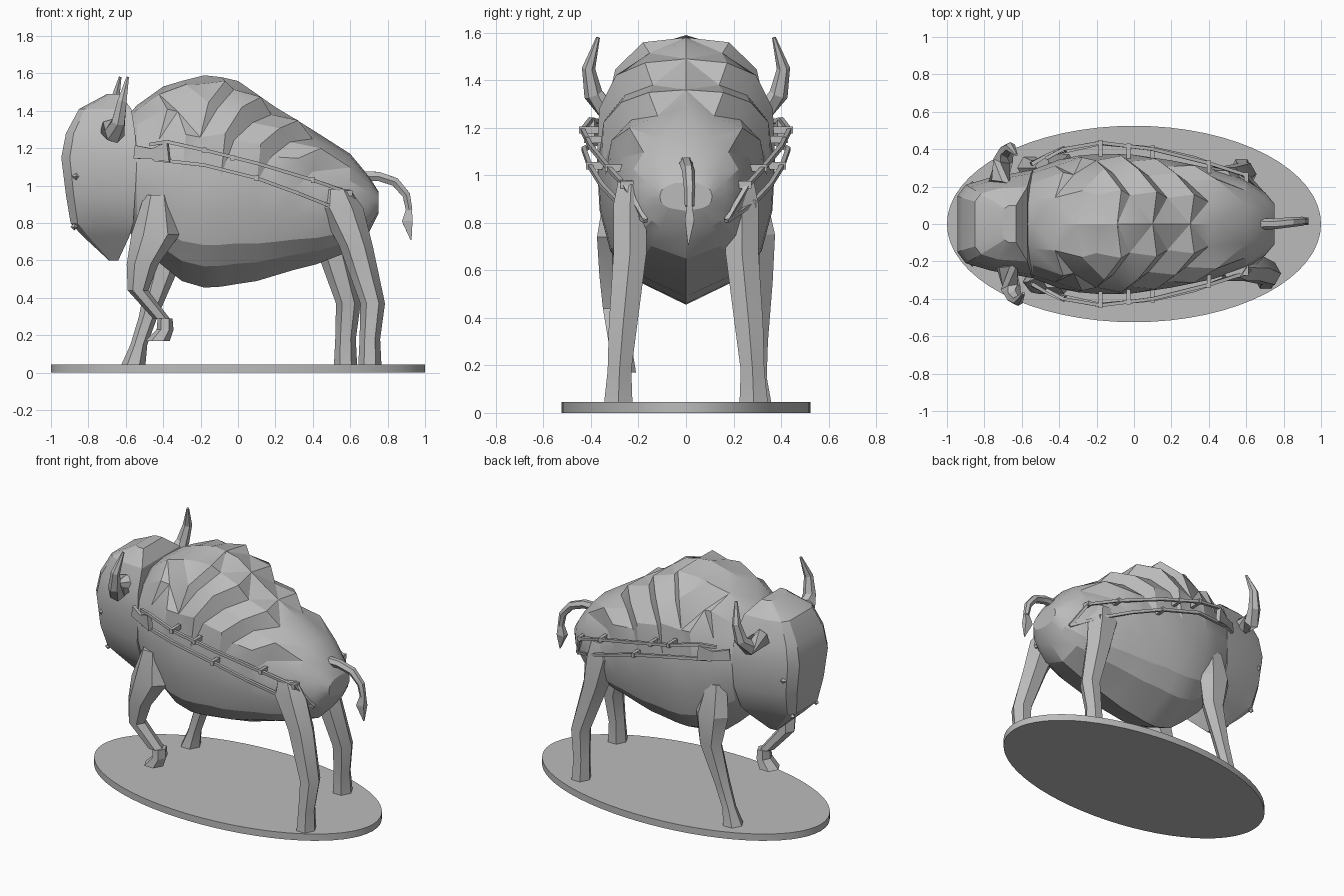
import bpy
import bmesh
import math
from mathutils import Vector

default_cube = bpy.data.objects.get("Cube")
if default_cube:
    bpy.data.objects.remove(default_cube, do_unlink=True)

# One stone grey colour for the whole statue
grey = bpy.data.materials.new("stone grey")
grey.use_nodes = True
colour = (0.5, 0.5, 0.5, 1.0)
grey.diffuse_color = colour
grey.node_tree.nodes["Principled BSDF"].inputs["Base Color"].default_value = colour


def finish(bm, name, smooth_angle=25):
    """Turn a bmesh into a finished object."""
    bmesh.ops.recalc_face_normals(bm, faces=bm.faces[:])
    mesh = bpy.data.meshes.new(name)
    bm.to_mesh(mesh)
    bm.free()
    mesh.materials.append(grey)
    obj = bpy.data.objects.new(name, mesh)
    bpy.context.scene.collection.objects.link(obj)
    if smooth_angle:
        bpy.ops.object.select_all(action="DESELECT")
        obj.select_set(True)
        bpy.context.view_layer.objects.active = obj
        bpy.ops.object.shade_smooth_by_angle(angle=math.radians(smooth_angle))
    return obj


def loft(name, rings, smooth_angle=25, triangulate=False):
    """Skin a list of closed rings and cap both ends."""
    bm = bmesh.new()
    loops = [[bm.verts.new(point) for point in ring] for ring in rings]
    count = len(loops[0])
    for lower, upper in zip(loops, loops[1:]):
        for i in range(count):
            j = (i + 1) % count
            bm.faces.new((lower[i], lower[j], upper[j], upper[i]))
    bm.faces.new(loops[0])
    bm.faces.new(loops[-1])
    if triangulate:
        bmesh.ops.triangulate(bm, faces=bm.faces[:])
    return finish(bm, name, smooth_angle)


def sweep(name, path, radii, sides=4, flatten=1.0, smooth_angle=0):
    """Run a polygonal section along a path with a radius at each point."""
    points = [Vector(p) for p in path]
    rings = []
    for k, point in enumerate(points):
        ahead = points[min(k + 1, len(points) - 1)]
        behind = points[max(k - 1, 0)]
        tangent = (ahead - behind).normalized()
        across = tangent.cross(Vector((0, 1, 0))).normalized()
        outward = across.cross(tangent).normalized()
        ring = []
        for i in range(sides):
            angle = math.tau * (i + 0.5) / sides
            ring.append(point + radii[k] * (across * math.cos(angle)
                                            + outward * math.sin(angle) * flatten))
        rings.append(ring)
    return loft(name, rings, smooth_angle)


def leg(name, sections):
    """Six-sided leg from level sections: x, y, z, half length, half width."""
    rings = []
    for x, y, z, length, width in sections:
        ring = []
        for i in range(6):
            angle = math.tau * i / 6
            ring.append((x + length * math.cos(angle),
                         y + width * math.sin(angle) / 0.87, z))
        rings.append(ring)
    loft(name, rings, 20)


# Oval base plate
bm = bmesh.new()
bmesh.ops.create_cone(bm, cap_ends=True, segments=64, radius1=1, radius2=1, depth=0.045)
bmesh.ops.scale(bm, vec=(1, 0.525, 1), verts=bm.verts[:])
bmesh.ops.translate(bm, vec=(0, 0, 0.0225), verts=bm.verts[:])
finish(bm, "base_plate", 30)

# Body: stations of x, top, bottom, half width
stations = [
    (-0.62, 1.34, 0.80, 0.20), (-0.54, 1.43, 0.70, 0.29), (-0.40, 1.53, 0.57, 0.345),
    (-0.30, 1.56, 0.49, 0.365), (-0.18, 1.59, 0.455, 0.375), (-0.09, 1.58, 0.46, 0.375),
    (0.00, 1.56, 0.475, 0.37), (0.10, 1.49, 0.49, 0.355), (0.20, 1.42, 0.52, 0.34),
    (0.30, 1.36, 0.55, 0.32), (0.42, 1.285, 0.58, 0.295), (0.60, 1.17, 0.65, 0.235),
    (0.70, 1.05, 0.75, 0.17), (0.75, 0.97, 0.85, 0.11),
]
# Half cross-section: share of width, share of depth from the top
section = [(0, 0), (0.45, 0.03), (0.76, 0.14), (0.94, 0.28), (1.0, 0.47),
           (0.97, 0.65), (0.85, 0.8), (0.62, 0.9), (0, 1)]
rings = []
for n, (x, top, bottom, width) in enumerate(stations):
    half = []
    for row, (across, down) in enumerate(section):
        # Faceted woolly mane along the back
        mane = row in (1, 2, 3) and 1 < n < 11
        push = 0.022 * (-1) ** (n + row) if mane else 0
        half.append((x + push, width * across + push * 0.6,
                     top - (top - bottom) * down + push * 0.6))
    rings.append(half + [(px, -py, pz) for px, py, pz in half[-2:0:-1]])
loft("body", rings, 22, triangulate=True)

# Head: levels of z, front x, back x, half widths at front, cheek and back
levels = [
    (1.49, -0.70, -0.63, 0.06, 0.10, 0.10), (1.41, -0.85, -0.57, 0.12, 0.19, 0.20),
    (1.28, -0.92, -0.55, 0.14, 0.235, 0.27), (1.15, -0.945, -0.54, 0.15, 0.25, 0.29),
    (0.95, -0.92, -0.55, 0.14, 0.24, 0.28), (0.80, -0.895, -0.56, 0.11, 0.18, 0.22),
    (0.73, -0.83, -0.58, 0.07, 0.13, 0.16), (0.60, -0.69, -0.64, 0.02, 0.03, 0.03),
]
rings = []
for z, front, back, muzzle, cheek, neck in levels:
    middle = front + (back - front) * 0.45
    side = [(front, muzzle, z), (front * 0.75 + middle * 0.25, muzzle * 0.4 + cheek * 0.6, z),
            (middle, cheek, z), (back, neck, z)]
    rings.append(side + [(px, -py, pz) for px, py, pz in reversed(side)])
loft("head", rings, 22, triangulate=True)

for side, label in ((1, "left"), (-1, "right")):
    # Horns, with the head turned a little
    turn = -0.02 * side
    sweep(label + "_horn",
          [(-0.70 + turn, side * 0.22, 1.30), (-0.68 + turn, side * 0.34, 1.28),
           (-0.66 + turn, side * 0.39, 1.34), (-0.64 + turn, side * 0.41, 1.45),
           (-0.61 + turn, side * 0.37, 1.58)],
          [0.06, 0.055, 0.04, 0.028, 0.008], sides=6, smooth_angle=20)

    # Eyes and nostrils as little diamonds
    for part, x, y, z, size in (("eye", -0.865, 0.205, 1.05, 0.026),
                                ("nostril", -0.875, 0.125, 0.78, 0.02)):
        bm = bmesh.new()
        bmesh.ops.create_uvsphere(bm, u_segments=4, v_segments=2, radius=size)
        bmesh.ops.translate(bm, vec=(x, side * y, z), verts=bm.verts[:])
        finish(bm, label + "_" + part, 0)

    # Harness: two rods along the flank
    upper = [(-0.47, 0.35, 1.22), (-0.38, 0.40, 1.235), (-0.18, 0.435, 1.19),
             (0.10, 0.40, 1.12), (0.40, 0.325, 1.03), (0.60, 0.26, 0.96), (0.68, 0.17, 0.81)]
    lower = [(-0.45, 0.37, 1.14), (-0.18, 0.43, 1.11), (0.10, 0.405, 1.04),
             (0.32, 0.355, 0.96), (0.52, 0.28, 0.88), (0.68, 0.17, 0.81)]
    for part, path in (("upper_rod", upper), ("lower_rod", lower)):
        sweep(label + "_" + part, [(x, side * y, z) for x, y, z in path],
              [0.013] * len(path))

    # Pegs that hold the rods against the flank
    for n, (x, y, z) in enumerate((upper[2], (-0.03, 0.415, 1.15), upper[4], upper[5],
                                   lower[2], lower[4])):
        bm = bmesh.new()
        bmesh.ops.create_cube(bm, size=1)
        bmesh.ops.scale(bm, vec=(0.022, 0.09, 0.03), verts=bm.verts[:])
        bmesh.ops.translate(bm, vec=(x, side * (y - 0.03), z), verts=bm.verts[:])
        finish(bm, f"{label}_peg_{n + 1}", 0)

    # Shoulder bracket, pinched in the middle
    sweep(label + "_bracket",
          [(-0.37, side * 0.40, 1.18), (-0.46, side * 0.37, 1.17), (-0.55, side * 0.32, 1.18)],
          [0.075, 0.04, 0.05], flatten=0.3)

# Raised right foreleg
leg("right_front_leg", [
    (-0.43, -0.28, 0.95, 0.07, 0.06), (-0.44, -0.31, 0.74, 0.13, 0.065),
    (-0.51, -0.31, 0.58, 0.085, 0.055), (-0.535, -0.30, 0.44, 0.055, 0.05),
    (-0.41, -0.28, 0.29, 0.045, 0.045)])
leg("right_front_hoof", [
    (-0.39, -0.27, 0.29, 0.04, 0.045), (-0.39, -0.27, 0.23, 0.045, 0.05),
    (-0.43, -0.27, 0.17, 0.065, 0.06)])

# Planted left foreleg
leg("left_front_leg", [
    (-0.42, 0.27, 0.95, 0.07, 0.06), (-0.41, 0.31, 0.75, 0.12, 0.065),
    (-0.40, 0.31, 0.55, 0.08, 0.055), (-0.48, 0.30, 0.30, 0.05, 0.045),
    (-0.53, 0.30, 0.15, 0.045, 0.04), (-0.56, 0.30, 0.04, 0.065, 0.06)])

# Hind legs, the left one standing further forward
for label, side, shift in (("right", -1, 0), ("left", 1, -0.13)):
    leg(label + "_hind_leg", [
        (0.53 + shift * 0.5, side * 0.23, 0.98, 0.07, 0.055),
        (0.55 + shift * 0.7, side * 0.235, 0.88, 0.12, 0.07),
        (0.63 + shift, side * 0.235, 0.68, 0.09, 0.07),
        (0.72 + shift, side * 0.265, 0.37, 0.066, 0.06),
        (0.705 + shift, side * 0.28, 0.18, 0.055, 0.05),
        (0.705 + shift, side * 0.285, 0.04, 0.062, 0.06)])

# Tail and its pointed tuft
sweep("tail", [(0.66, 0, 1.05), (0.75, 0, 1.05), (0.84, 0.01, 1.02),
               (0.90, 0.015, 0.95), (0.915, 0.015, 0.87)],
      [0.03, 0.028, 0.027, 0.024, 0.02], sides=6, smooth_angle=20)
sweep("tail_tuft", [(0.917, 0.015, 0.89), (0.905, 0.015, 0.81), (0.925, 0.01, 0.71)],
      [0.018, 0.04, 0.004], sides=4, flatten=0.7)
